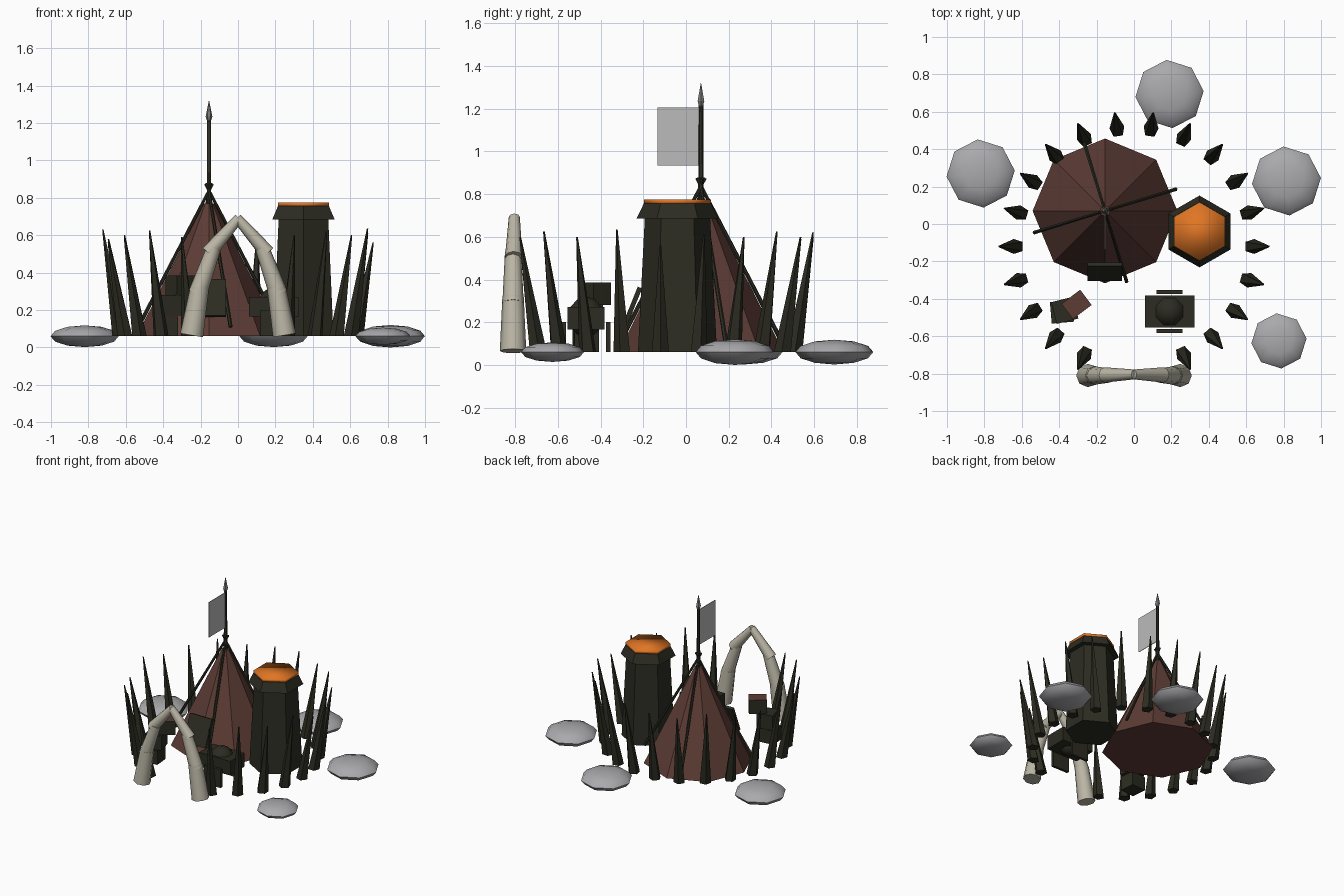
import bpy, bmesh, math
from mathutils import Vector, Matrix

if "Cube" in bpy.data.objects:
    bpy.data.objects.remove(bpy.data.objects["Cube"])


def material(name, rgb):
    m = bpy.data.materials.new(name)
    m.diffuse_color = (*rgb, 1)
    m.use_nodes = True
    m.node_tree.nodes["Principled BSDF"].inputs["Base Color"].default_value = m.diffuse_color
    return m


HIDE = material("brown hide", (0.11, 0.045, 0.036))
WOOD = material("dark wood", (0.025, 0.025, 0.016))
BONE = material("pale bone", (0.50, 0.47, 0.38))
FIRE = material("orange ember", (0.75, 0.18, 0.018))
STONE = material("grey stone", (0.40, 0.40, 0.42))
CLOTH = material("light cloth", (0.50, 0.50, 0.50))
IRON = material("iron", (0.20, 0.20, 0.19))
GROUND = 0.06


def finish(name, bm, mat, smooth=None):
    bmesh.ops.recalc_face_normals(bm, faces=bm.faces)
    me = bpy.data.meshes.new(name)
    bm.to_mesh(me)
    bm.free()
    ob = bpy.data.objects.new(name, me)
    bpy.context.collection.objects.link(ob)
    me.materials.append(mat)
    if smooth:
        bpy.context.view_layer.objects.active = ob
        ob.select_set(True)
        bpy.ops.object.shade_smooth_by_angle(angle=math.radians(smooth))
        ob.select_set(False)
    return ob


def stack(name, rings, sides, mat, turn=0.0, smooth=None):
    """Loft horizontal polygons given as (x, y, z, radius)."""
    bm = bmesh.new()
    loops = []
    for x, y, z, r in rings:
        loops.append([bm.verts.new((x + r * math.cos(turn + math.tau * i / sides),
                                    y + r * math.sin(turn + math.tau * i / sides), z))
                      for i in range(sides)])
    for a, b in zip(loops, loops[1:]):
        for i in range(sides):
            j = (i + 1) % sides
            bm.faces.new((a[i], a[j], b[j], b[i]))
    bm.faces.new(loops[0])
    bm.faces.new(loops[-1])
    return finish(name, bm, mat, smooth)


def rod(name, a, b, r1, r2, sides, mat, smooth=None):
    """Tapered cylinder between two points."""
    a, b = Vector(a), Vector(b)
    d = b - a
    m = Matrix.Translation((a + b) / 2) @ d.to_track_quat('Z', 'Y').to_matrix().to_4x4()
    bm = bmesh.new()
    bmesh.ops.create_cone(bm, cap_ends=True, segments=sides, radius1=r1, radius2=r2,
                          depth=d.length, matrix=m)
    return finish(name, bm, mat, smooth)


def box(name, centre, size, mat, rz=0.0, rx=0.0):
    m = (Matrix.Translation(centre) @ Matrix.Rotation(math.radians(rz), 4, 'Z')
         @ Matrix.Rotation(math.radians(rx), 4, 'X') @ Matrix.Diagonal((*size, 1)))
    bm = bmesh.new()
    bmesh.ops.create_cube(bm, size=1, matrix=m)
    return finish(name, bm, mat)


def ball(name, centre, radii, mat, rz=0.0):
    m = (Matrix.Translation(centre) @ Matrix.Rotation(math.radians(rz), 4, 'Z')
         @ Matrix.Diagonal((*radii, 1)))
    bm = bmesh.new()
    bmesh.ops.create_uvsphere(bm, u_segments=8, v_segments=6, radius=1, matrix=m)
    return finish(name, bm, mat, 60)


# Flat boulders around the camp
for x, y, r, h in [(0.19, 0.695, 0.183, 0.058), (-0.82, 0.27, 0.183, 0.058),
                   (0.815, 0.23, 0.185, 0.06), (0.775, -0.625, 0.148, 0.046)]:
    ball("boulder", (x, y, 0.06), (r, r, h), STONE, 5)

# Tent with four crossing poles
TX, TY = -0.155, 0.07
stack("tent", [(TX, TY, GROUND, 0.387), (TX, TY, 0.77, 0.028)], 8, HIDE)
for k in range(4):
    t = math.radians(17 + 90 * k)
    c, s = math.cos(t), math.sin(t)
    rod("tent_pole", (TX + 0.395 * c, TY + 0.395 * s, 0.11),
        (TX - 0.02 * c, TY - 0.02 * s, 0.875), 0.011, 0.008, 6, WOOD)

# Door panel leaning on the tent front
box("tent_door_panel", (-0.157, -0.255, 0.265), (0.185, 0.022, 0.21), WOOD, 0, -22)

# Flagpole, spear tip and flag
rod("flagpole", (TX, TY, 0.76), (TX, TY, 1.23), 0.013, 0.011, 6, WOOD)
stack("spear_tip", [(TX, TY, 1.21, 0.010), (TX, TY, 1.235, 0.018), (TX, TY, 1.32, 0.001)],
      6, IRON)
box("flag", (TX, -0.035, 1.07), (0.004, 0.195, 0.27), CLOTH)

# Hexagonal watchtower with flared collar and ember top
WX, WY = 0.35, -0.04
stack("tower_body", [(WX, WY, GROUND, 0.185), (WX, WY, 0.69, 0.153)], 6, WOOD, math.pi / 2)
stack("tower_collar", [(WX, WY, 0.685, 0.192), (WX, WY, 0.755, 0.158)], 6, WOOD, math.pi / 2)
# wider dark rim under the embers
stack("tower_embers", [(WX, WY, 0.755, 0.157), (WX, WY, 0.775, 0.157)], 6, FIRE,
      math.pi / 2, 100)

# Palisade ring of outward leaning stakes, open at the front
heights = [0.56, 0.61, 0.60, 0.625, 0.60, 0.62, 0.60, 0.59, 0.625, 0.60, 0.58,
           0.63, 0.56, 0.59, 0.625, 0.59, 0.61, 0, 0.60, 0.62, 0.60, 0.635]
for k, h in enumerate(heights):
    if k in (16, 17):
        continue
    t = math.tau * k / 22
    c, s = math.cos(t), math.sin(t)
    stack("palisade_stake", [(0.63 * c, -0.12 + 0.63 * s, GROUND, 0.042),
                             (0.722 * c, -0.12 + 0.722 * s, h, 0.004)], 5, WOOD, t)

# Tusk gateway, three tapering pieces on each side
Y = -0.81
for side in (-1, 1):
    rod("tusk_lower", (side * 0.248, Y, 0.065), (side * 0.205, Y, 0.32),
        0.062, 0.050, 8, BONE, 60)
    rod("tusk_middle", (side * 0.215, Y, 0.29), (side * 0.13, Y, 0.53),
        0.050, 0.038, 8, BONE, 60)
    rod("tusk_upper", (side * 0.158, Y + 0.003, 0.505), (side * -0.005, Y + 0.006, 0.692),
        0.041, 0.026, 8, BONE, 60)

# Stacked crates, the top one with a hide lid
box("crate_bottom", (-0.385, -0.47, 0.1125), (0.12, 0.115, 0.105), WOOD, 5)
box("crate_middle", (-0.37, -0.462, 0.225), (0.12, 0.12, 0.11), WOOD, 14)
top = box("crate_top", (-0.307, -0.43, 0.333), (0.125, 0.102, 0.104), WOOD, 37)
top.data.materials.append(HIDE)
for f in top.data.polygons:
    if f.normal.z > 0.9:
        f.material_index = 1

# Anvil-like bench: slab, round pot and two end plates
PX, PY = 0.19, -0.468
box("bench_slab", (PX, PY, 0.218), (0.265, 0.172, 0.105), WOOD)
ball("pot", (PX, PY, 0.225), (0.09, 0.09, 0.095), WOOD, 22.5)
for side in (-1, 1):
    box("bench_plate", (PX, PY + side * 0.104, 0.13), (0.14, 0.02, 0.14), WOOD)
